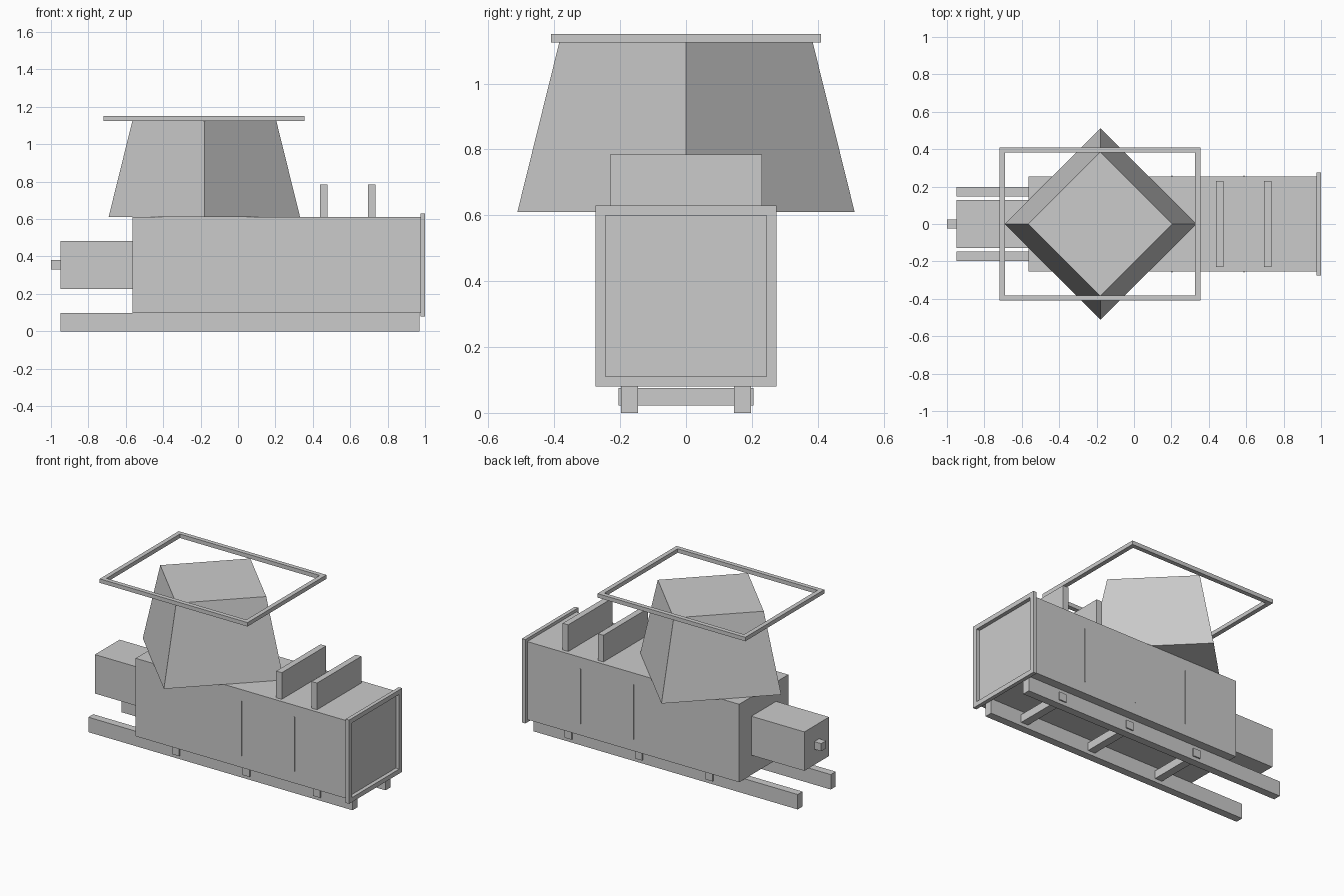
import bpy, math

if "Cube" in bpy.data.objects:
    bpy.data.objects.remove(bpy.data.objects["Cube"])


def box(name, x, y, z):
    """Axis-aligned box from (min, max) ranges."""
    r = (x, y, z)
    bpy.ops.mesh.primitive_cube_add(size=1, location=[(a + b) / 2 for a, b in r])
    o = bpy.context.object
    o.name = name
    o.scale = [b - a for a, b in r]
    bpy.ops.object.transform_apply(location=False, rotation=False, scale=True)
    return o


def frame(name, outer, inner, lo, hi, place):
    """Rectangular ring, outer/inner = half sizes (u, v); place maps (u, v, w) to xyz."""
    verts = []
    for w in (lo, hi):
        for hu, hv in (outer, inner):
            verts += [place(su * hu, sv * hv, w)
                      for su, sv in ((-1, -1), (1, -1), (1, 1), (-1, 1))]
    faces = []
    for i in range(4):
        j = (i + 1) % 4
        faces += [(i, i + 4, j + 4, j), (i + 8, j + 8, j + 12, i + 12),
                  (i, j, j + 8, i + 8), (i + 4, i + 12, j + 12, j + 4)]
    me = bpy.data.meshes.new(name)
    me.from_pydata(verts, [], faces)
    o = bpy.data.objects.new(name, me)
    bpy.context.collection.objects.link(o)
    return o


# Main housing and its end flange
box("housing", (-0.565, 0.975), (-0.255, 0.255), (0.098, 0.61))
frame("end_flange", (0.275, 0.275), (0.245, 0.245), 0.975, 1.0,
      lambda u, v, w: (w, u, v + 0.355))

# Drive motor and shaft
box("motor", (-0.95, -0.565), (-0.128, 0.128), (0.227, 0.483))
box("shaft", (-1.0, -0.95), (-0.025, 0.025), (0.33, 0.38))

# Skids, thin side seams
for side, s in (("front", -1), ("back", 1)):
    box(side + "_skid", (-0.95, 0.97), sorted((s * 0.146, s * 0.197)), (0, 0.098))
    for i, x in enumerate((-0.18, 0.204, 0.588)):
        box(f"{side}_seam_{i + 1}", (x - 0.003, x + 0.003),
            sorted((s * 0.25, s * 0.258)), (0.175, 0.535))

# Cross members through the skids
for i, x in enumerate((-0.31, 0.202, 0.714)):
    box(f"cross_member_{i + 1}", (x - 0.026, x + 0.026), (-0.205, 0.205), (0.023, 0.075))

# Upright plates on the housing
for i, x in enumerate((0.459, 0.715)):
    box(f"upright_plate_{i + 1}", (x - 0.02, x + 0.02), (-0.23, 0.23), (0.61, 0.785))

# Four-sided hopper with corners on the axes
bpy.ops.mesh.primitive_cone_add(vertices=4, radius1=0.512, radius2=0.385,
                                depth=0.514, location=(-0.18, 0, 0.867))
bpy.context.object.name = "hopper"

# Rectangular rim above the hopper
frame("hopper_rim", (0.537, 0.41), (0.508, 0.381), 1.124, 1.15,
      lambda u, v, w: (u - 0.181, v, w))
